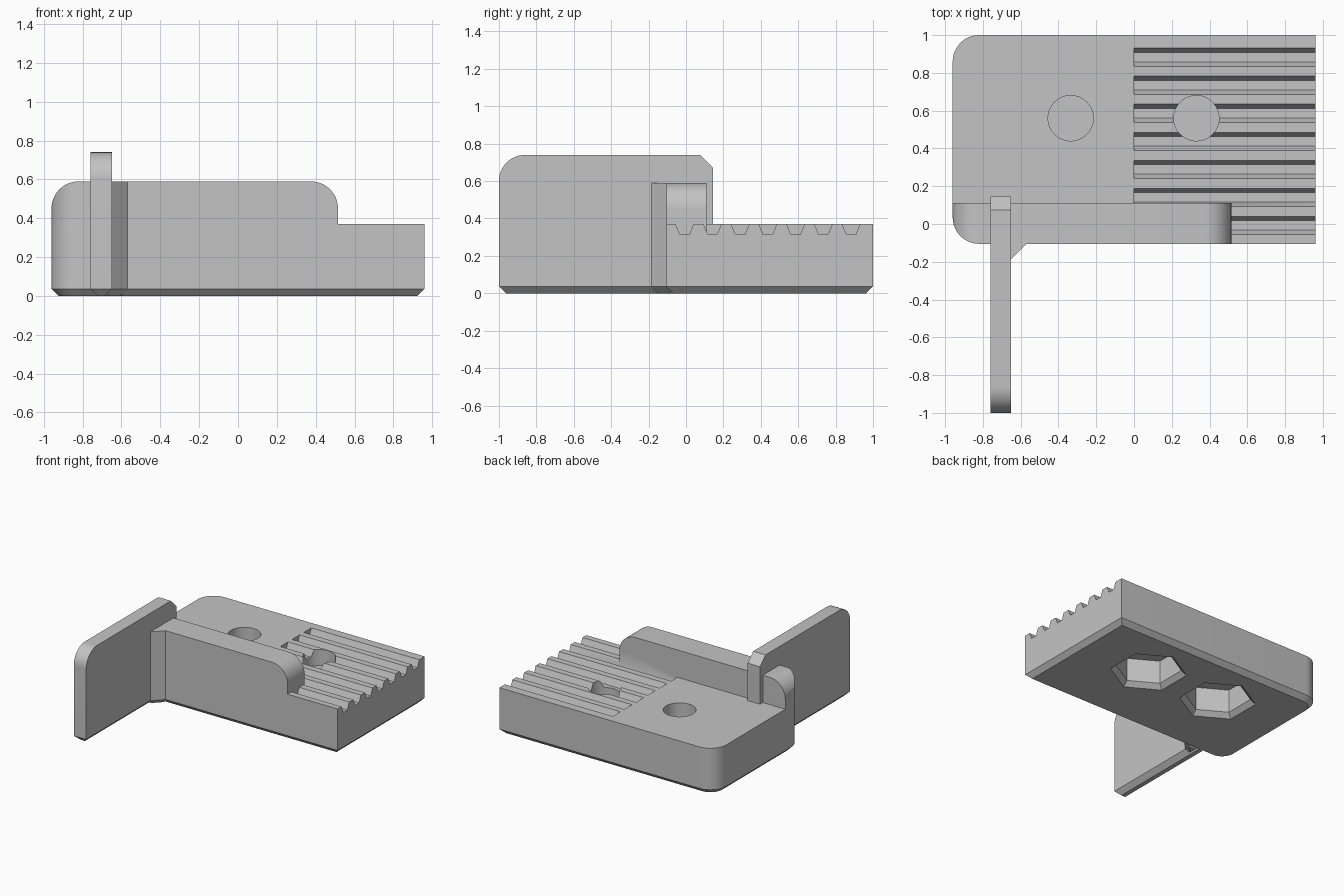
import bpy, bmesh, math
from mathutils import Vector

if "Cube" in bpy.data.objects:
    bpy.data.objects.remove(bpy.data.objects["Cube"])

grey = bpy.data.materials.new("plain grey")
grey.diffuse_color = (0.55, 0.55, 0.55, 1)
grey.use_nodes = True
grey.node_tree.nodes["Principled BSDF"].inputs["Base Color"].default_value = grey.diffuse_color


def loft(name, rings):
    """Closed solid through a list of matching 3D rings."""
    bm = bmesh.new()
    loops = [[bm.verts.new(p) for p in r] for r in rings]
    n = len(loops[0])
    bm.faces.new(loops[0])
    bm.faces.new(loops[-1])
    for a, b in zip(loops, loops[1:]):
        for i in range(n):
            j = (i + 1) % n
            bm.faces.new((a[i], a[j], b[j], b[i]))
    bmesh.ops.recalc_face_normals(bm, faces=bm.faces)
    me = bpy.data.meshes.new(name)
    bm.to_mesh(me)
    bm.free()
    me.materials.append(grey)
    ob = bpy.data.objects.new(name, me)
    bpy.context.collection.objects.link(ob)
    return ob


def arc(cx, cy, r, a0, a1, n=12):
    return [(cx + r * math.cos(math.radians(a0 + (a1 - a0) * i / n)),
             cy + r * math.sin(math.radians(a0 + (a1 - a0) * i / n)))
            for i in range(n + 1)]


def inset(pts, d):
    """Shrink a convex counter-clockwise outline by d."""
    out = []
    for i, p in enumerate(pts):
        p = Vector(p)
        a = (p - Vector(pts[i - 1])).normalized()
        b = (Vector(pts[(i + 1) % len(pts)]) - p).normalized()
        na, nb = Vector((-a.y, a.x)), Vector((-b.y, b.x))
        out.append(p + (na + nb) * (d / (1 + na.dot(nb))))
    return out


def upright(name, pts, top, bevel=0.037):
    """Vertical prism with a chamfered bottom edge."""
    return loft(name, [[(x, y, 0) for x, y in inset(pts, bevel)],
                       [(x, y, bevel) for x, y in pts],
                       [(x, y, top) for x, y in pts]])


def combine(ob, other, op):
    m = ob.modifiers.new(op, 'BOOLEAN')
    m.object, m.operation, m.solver = other, op, 'EXACT'
    bpy.context.view_layer.objects.active = ob
    bpy.ops.object.modifier_apply(modifier=m.name)
    bpy.data.objects.remove(other)


R = 0.14
footprint = (arc(-0.96 + R, -0.105 + R, R, 180, 270)
             + [(0.96, -0.105), (0.96, 1.0)]
             + arc(-0.96 + R, 1.0 - R, R, 90, 180))

# base plate with trapezoid grooves on the right half
body = upright("clamp_body", footprint, 0.37)
for k in range(7):
    y = 0.8825 - k * 0.1483
    prof = [(y - 0.025, 0.315), (y + 0.025, 0.315),
            (y + 0.0565, 0.39), (y - 0.0565, 0.39)]
    cut = loft("groove_cutter", [[(x, a, b) for a, b in prof] for x in (0, 1.1)])
    combine(body, cut, 'DIFFERENCE')

# raised front wall with rounded top corners
wall = upright("front_wall", footprint, 0.8)
prof = ([(-0.96 - 1e-3, 0.25), (0.515, 0.25)]
        + arc(0.515 - R, 0.59 - R, R, 0, 90)
        + arc(-0.96 + R, 0.59 - R, R + 1e-4, 90, 180))
combine(wall, loft("wall_profile", [[(x, y, z) for x, z in prof]
                                    for y in (0.11, -0.5)]), 'INTERSECT')
combine(body, wall, 'UNION')

# blind bolt holes above, hexagonal nut pockets below
for x in (-0.335, 0.33):
    ring = arc(x, 0.56, 0.12, 0, 360, 48)[:-1]
    combine(body, loft("hole_cutter", [[(a, b, z) for a, b in ring]
                                       for z in (0.24, 0.6)]), 'DIFFERENCE')
    levels = [(-0.01, 0.295), (0.037, 0.245), (0.225, 0.245)]
    combine(body, loft("nut_cutter",
                       [[(a, b, z) for a, b in arc(x, 0.56, r, 30, 390, 6)[:-1]]
                        for z, r in levels]), 'DIFFERENCE')

# corner gusset between wall and arm
gusset = upright("gusset", [(-0.70, -0.235), (-0.52, -0.055), (-0.70, -0.055)], 0.59)
combine(body, gusset, 'UNION')

# long thin arm: rounded front top, chamfered back top
arm = upright("arm", [(-0.76, -1), (-0.65, -1), (-0.65, 0.145), (-0.76, 0.145)], 0.9)
prof = ([(-1.001, -0.1), (0.146, -0.1), (0.146, 0.67), (0.075, 0.74)]
        + arc(-1 + R, 0.74 - R, R + 1e-4, 90, 180))
combine(arm, loft("arm_profile", [[(x, y, z) for y, z in prof]
                                  for x in (-0.9, -0.5)]), 'INTERSECT')
combine(body, arm, 'UNION')

# smooth rounded faces, keep edges sharp
bpy.ops.object.select_all(action='DESELECT')
body.select_set(True)
bpy.context.view_layer.objects.active = body
bpy.ops.object.shade_smooth_by_angle(angle=math.radians(25))
